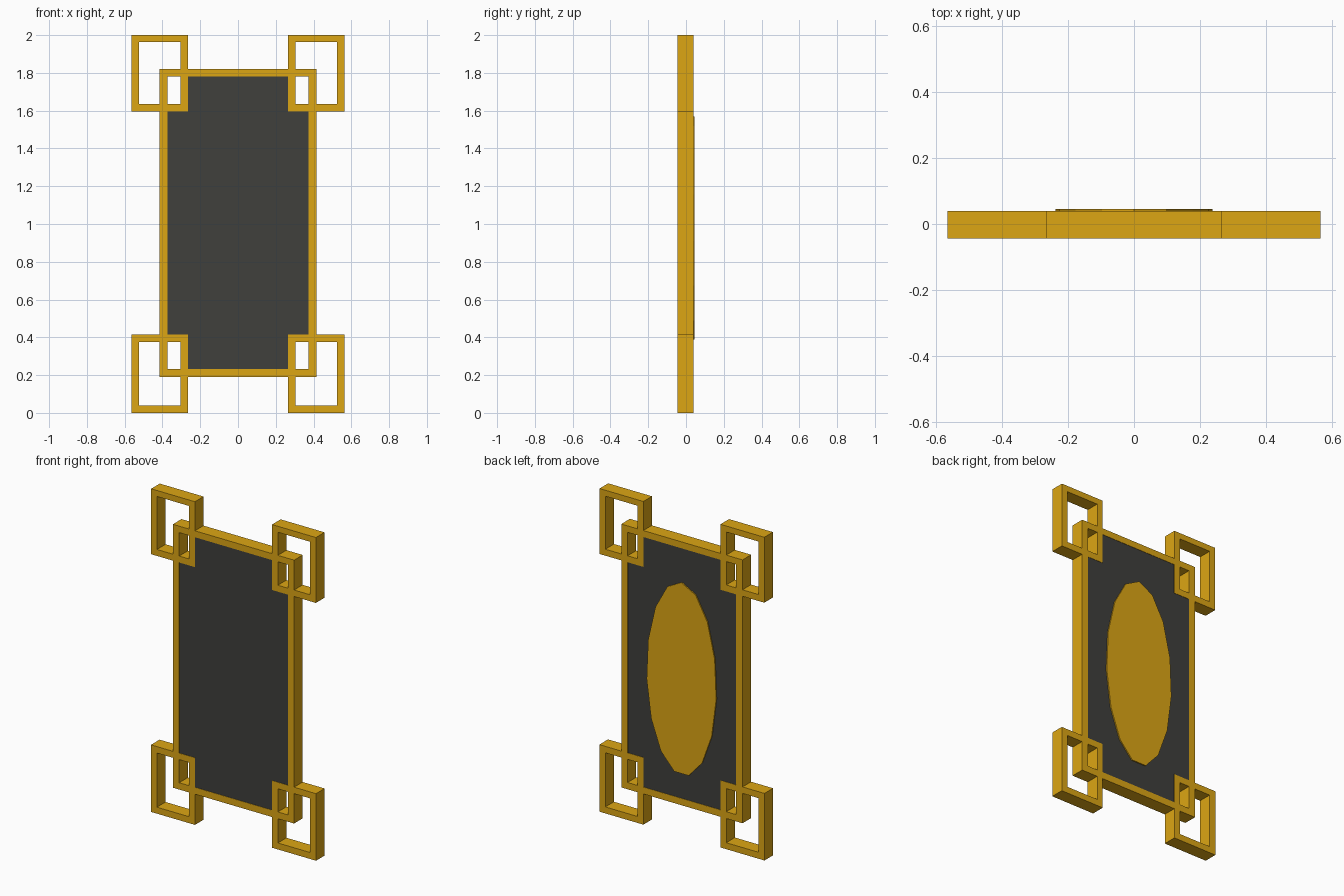
import bpy, bmesh, math

if "Cube" in bpy.data.objects:
    bpy.data.objects.remove(bpy.data.objects["Cube"])

def material(name, rgb):
    m = bpy.data.materials.new(name)
    m.diffuse_color = (*rgb, 1)
    m.use_nodes = True
    m.node_tree.nodes["Principled BSDF"].inputs["Base Color"].default_value = m.diffuse_color
    return m

GOLD = material("gold", (0.72, 0.38, 0.007))
DARK = material("charcoal", (0.05, 0.05, 0.045))
FRONT, BACK = -0.044, 0.040

def finish(bm, name, mat, mirror=False):
    bmesh.ops.recalc_face_normals(bm, faces=bm.faces)
    mesh = bpy.data.meshes.new(name)
    bm.to_mesh(mesh)
    bm.free()
    mesh.materials.append(mat)
    ob = bpy.data.objects.new(name, mesh)
    bpy.context.collection.objects.link(ob)
    if mirror:
        mod = ob.modifiers.new("mirror", 'MIRROR')
        mod.use_mirror_merge = False
    return ob

def plate(name, pts, y0, y1, mat):
    """Extrude an x-z outline from y0 to y1."""
    bm = bmesh.new()
    face = bm.faces.new([bm.verts.new((x, y0, z)) for x, z in pts])
    ext = bmesh.ops.extrude_face_region(bm, geom=[face], use_keep_orig=True)
    new = [v for v in ext["geom"] if isinstance(v, bmesh.types.BMVert)]
    bmesh.ops.translate(bm, vec=(0, y1 - y0, 0), verts=new)
    return finish(bm, name, mat)

def frame(name, outer, inner, mirror=False):
    """Rectangular ring; outer and inner are (x0, x1, z0, z1)."""
    bm = bmesh.new()
    def loop(r, y):
        x0, x1, z0, z1 = r
        return [bm.verts.new((x, y, z)) for x, z in
                ((x0, z0), (x1, z0), (x1, z1), (x0, z1))]
    loops = [loop(outer, FRONT), loop(inner, FRONT), loop(inner, BACK), loop(outer, BACK)]
    for k in range(4):
        a, b = loops[k], loops[(k + 1) % 4]
        for i in range(4):
            j = (i + 1) % 4
            bm.faces.new((a[i], a[j], b[j], b[i]))
    return finish(bm, name, GOLD, mirror)

# Main rectangular frame
frame("main_frame", (-0.415, 0.415, 0.19, 1.82), (-0.372, 0.372, 0.232, 1.78))

# Interlocking corner frames, mirrored left to right
frame("upper_corner_frames", (0.264, 0.564, 1.595, 2.0), (0.304, 0.524, 1.635, 1.963), True)
frame("lower_corner_frames", (0.264, 0.565, 0.0, 0.415), (0.304, 0.524, 0.04, 0.375), True)

# Dark panel, notched so the corner openings stay clear
w, n, zb, zn, zt, zm = 0.39, 0.28, 0.21, 0.395, 1.80, 1.615
right = [(n, zb), (n, zn), (w, zn), (w, zm), (n, zm), (n, zt)]
left = [(-x, z) for x, z in reversed(right)]
plate("panel", right + left, FRONT + 0.002, BACK - 0.002, DARK)

# Fifteen-sided oval plaque on the back
oval = [(0.239 * math.sin(2 * math.pi * i / 15),
         0.973 + 0.597 * math.cos(2 * math.pi * i / 15)) for i in range(15)]
plate("back_oval", oval, 0.030, 0.045, GOLD)
